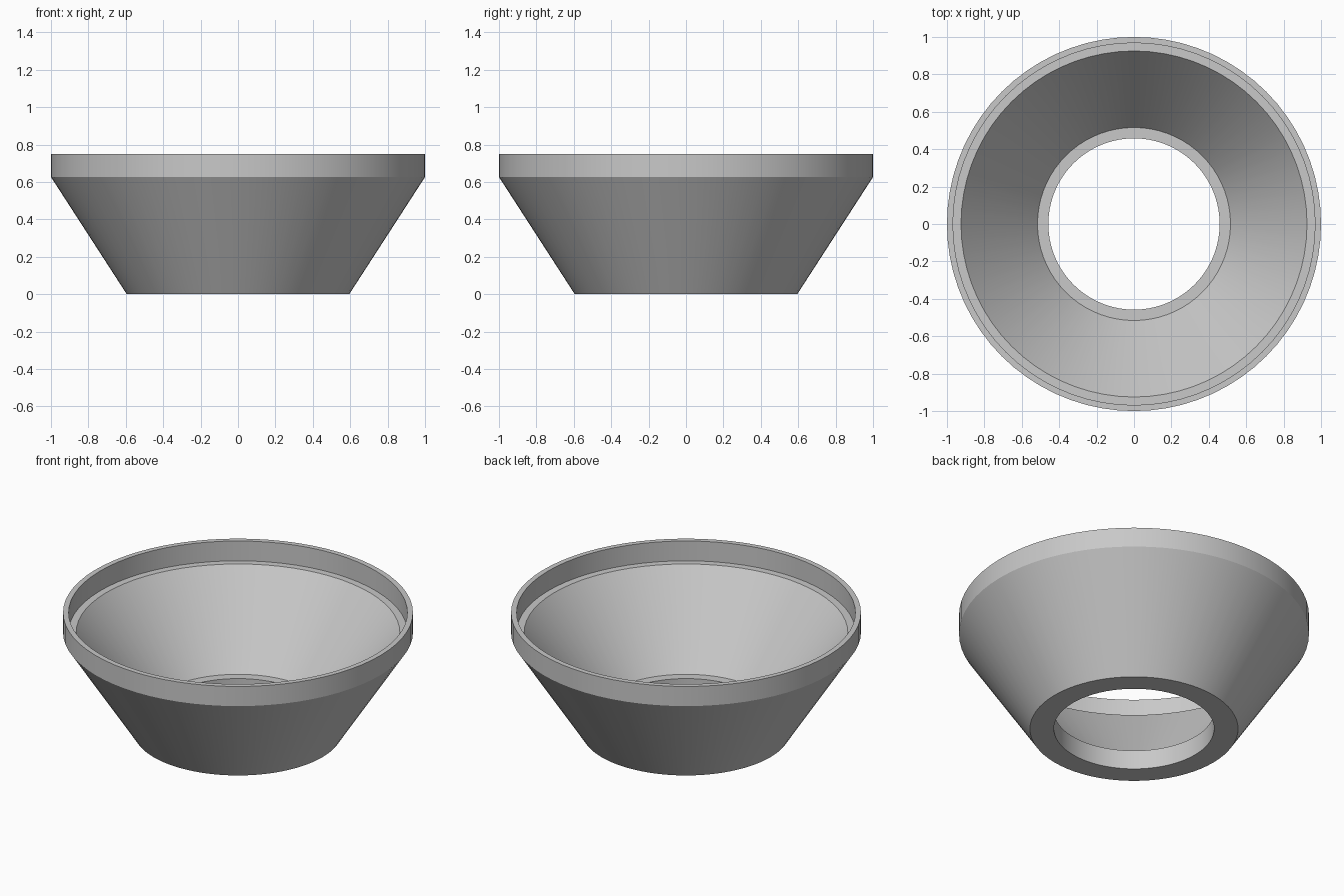
import bpy
import bmesh
import math
from mathutils import Matrix, Vector

cube = bpy.data.objects.get("Cube")
if cube:
    bpy.data.objects.remove(cube, do_unlink=True)

# Plain grey material
GREY = (0.58, 0.58, 0.58, 1.0)
grey = bpy.data.materials.new("plain_grey")
grey.use_nodes = True
grey.diffuse_color = GREY
grey.node_tree.nodes["Principled BSDF"].inputs["Base Color"].default_value = GREY


def lathe(name, profile, segments, material):
    """Turn a closed (radius, height) profile around the z axis."""
    bm = bmesh.new()
    rings = []
    for i in range(segments):
        turn = Matrix.Rotation(math.tau * i / segments, 3, "Z")
        rings.append([bm.verts.new(turn @ Vector((r, 0, z))) for r, z in profile])
    count = len(profile)
    for i in range(segments):
        a, b = rings[i], rings[(i + 1) % segments]
        for j in range(count):
            k = (j + 1) % count
            bm.faces.new((a[j], b[j], b[k], a[k]))
    bmesh.ops.recalc_face_normals(bm, faces=bm.faces)
    mesh = bpy.data.meshes.new(name)
    bm.to_mesh(mesh)
    bm.free()
    mesh.materials.append(material)
    obj = bpy.data.objects.new(name, mesh)
    bpy.context.collection.objects.link(obj)
    bpy.ops.object.select_all(action="DESELECT")
    obj.select_set(True)
    bpy.context.view_layer.objects.active = obj
    bpy.ops.object.shade_smooth_by_angle(angle=math.radians(20))
    return obj


# Conical funnel: outer wall, upright rim, seat ledge, inner cone, bottom bore
funnel_profile = [
    (0.595, 0.0), (1.0, 0.626), (1.0, 0.75), (0.968, 0.75),
    (0.968, 0.625), (0.925, 0.625), (0.516, 0.12), (0.458, 0.12), (0.458, 0.0),
]
lathe("funnel_body", funnel_profile, 72, grey)
